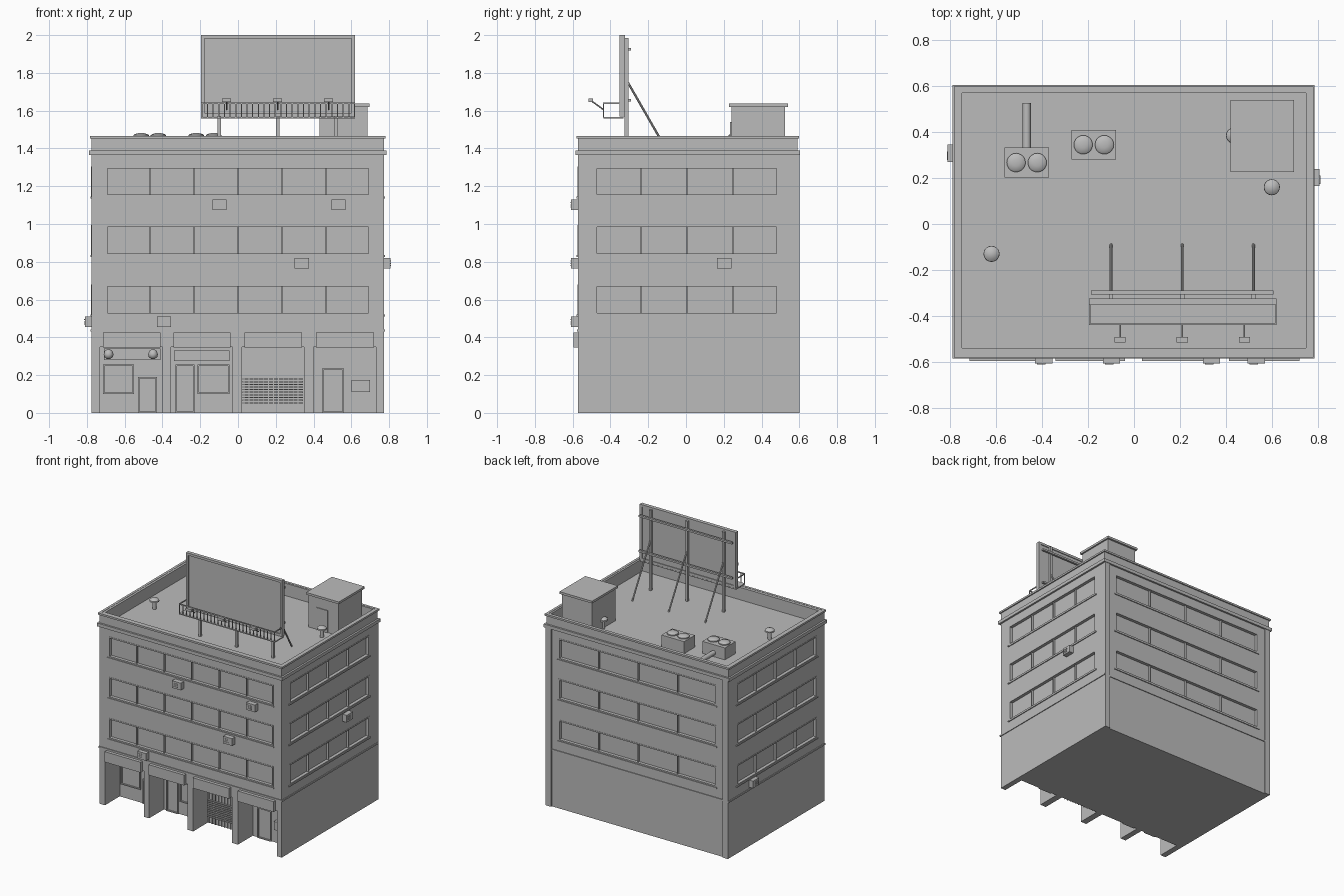
import bpy, bmesh, math
from mathutils import Vector, Matrix

if "Cube" in bpy.data.objects:
    bpy.data.objects.remove(bpy.data.objects["Cube"])

grey = bpy.data.materials.new("plain_grey")
grey.diffuse_color = (0.5, 0.5, 0.5, 1)
grey.use_nodes = True
grey.node_tree.nodes["Principled BSDF"].inputs["Base Color"].default_value = grey.diffuse_color


def finish(name, bm, smooth=False):
    me = bpy.data.meshes.new(name)
    bmesh.ops.recalc_face_normals(bm, faces=bm.faces)
    bm.to_mesh(me)
    bm.free()
    me.materials.append(grey)
    ob = bpy.data.objects.new(name, me)
    bpy.context.collection.objects.link(ob)
    if smooth:
        bpy.ops.object.select_all(action='DESELECT')
        ob.select_set(True)
        bpy.context.view_layer.objects.active = ob
        bpy.ops.object.shade_smooth_by_angle(angle=math.radians(40))
    return ob


def boxes(name, items):
    """Each item is (x0, x1, y0, y1, z0, z1)."""
    bm = bmesh.new()
    for x0, x1, y0, y1, z0, z1 in items:
        m = Matrix.Translation(((x0 + x1) / 2, (y0 + y1) / 2, (z0 + z1) / 2))
        m = m @ Matrix.Diagonal((x1 - x0, y1 - y0, z1 - z0, 1))
        bmesh.ops.create_cube(bm, size=1, matrix=m)
    return finish(name, bm)


def rods(name, items, r, n=8):
    """Cylinders between pairs of points."""
    bm = bmesh.new()
    for a, b in items:
        a, b = Vector(a), Vector(b)
        rot = (b - a).to_track_quat('Z', 'Y').to_matrix().to_4x4()
        bmesh.ops.create_cone(bm, cap_ends=True, segments=n, radius1=r, radius2=r,
                              depth=(b - a).length,
                              matrix=Matrix.Translation((a + b) / 2) @ rot)
    return finish(name, bm, True)


def lathes(name, spots, profile, n=20):
    """Turn an (r, z) profile around each spot."""
    bm = bmesh.new()
    for s in spots:
        rings = []
        for r, z in profile:
            rings.append([bm.verts.new((s[0] + r * math.cos(2 * math.pi * i / n),
                                        s[1] + r * math.sin(2 * math.pi * i / n),
                                        s[2] + z)) for i in range(n)])
        for a, b in zip(rings, rings[1:]):
            for i in range(n):
                j = (i + 1) % n
                bm.faces.new((a[i], a[j], b[j], b[i]))
        bm.faces.new(rings[-1])
        bm.faces.new(rings[0][::-1])
    return finish(name, bm, True)


# Overall building extents
L, R, F, B = -0.775, 0.772, -0.572, 0.59
TOP, ROOF = 1.465, 1.37


def on_wall(side, u0, u1, z0, z1, d0, d1):
    """Box on a wall: u runs along it, d points outward."""
    if side == "front":
        return (u0, u1, F - d1, F - d0, z0, z1)
    if side == "back":
        return (u0, u1, B + d0, B + d1, z0, z1)
    if side == "right":
        return (R + d0, R + d1, u0, u1, z0, z1)
    return (L - d1, L - d0, u0, u1, z0, z1)


def border(side, u0, u1, z0, z1, d0, d1, t):
    """Four boxes forming a rectangular frame."""
    return [on_wall(side, u0, u1, z0, z0 + t, d0, d1),
            on_wall(side, u0, u1, z1 - t, z1, d0, d1),
            on_wall(side, u0, u0 + t, z0 + t, z1 - t, d0, d1),
            on_wall(side, u1 - t, u1, z0 + t, z1 - t, d0, d1)]


# Main block, with window bands, shop bays and the roof well cut out
floors = [(0.52, 0.68), (0.835, 0.995), (1.145, 1.305)]
bands = {"front": (-0.70, 0.70, 6), "back": (-0.67, 0.67, 4),
         "right": (-0.48, 0.49, 4), "left": (-0.48, 0.49, 4)}
bays = [(-0.73, -0.40), (-0.355, -0.03), (0.02, 0.35), (0.40, 0.73)]
DEPTH = 0.18
cuts = [(-0.748, 0.748, -0.54, 0.57, ROOF, 1.6)]
cuts += [on_wall("front", a, b, -0.1, 0.35, -DEPTH, 0.1) for a, b in bays]
frames, sills = [], []
for side, (u0, u1, n) in bands.items():
    for z0, z1 in floors:
        cuts.append(on_wall(side, u0, u1, z0, z1, -0.022, 0.1))
        frames += border(side, u0, u1, z0, z1, -0.022, 0.002, 0.01)
        for i in range(1, n):
            u = u0 + (u1 - u0) * i / n
            frames.append(on_wall(side, u - 0.003, u + 0.003, z0 + 0.01, z1 - 0.01,
                                  -0.022, -0.006))
        sills.append(on_wall(side, u0 - 0.008, u1 + 0.008, z0 - 0.009, z0, -0.005, 0.007))
building = boxes("building_walls", [(L, R, F, B, 0, TOP)])
cutter = boxes("wall_cutter", cuts)
cutter.hide_render = True
cutter.hide_set(True)
mod = building.modifiers.new("openings", 'BOOLEAN')
mod.operation, mod.solver, mod.object = 'DIFFERENCE', 'EXACT', cutter
boxes("window_frames", frames)
boxes("window_sills", sills)


# Ledges, coping and corner strips
def ring(z0, z1, out):
    t = 0.01
    return [(L - out, R + out, F - out, F + t, z0, z1),
            (L - out, R + out, B - t, B + out, z0, z1),
            (L - out, L + t, F + t, B - t, z0, z1),
            (R - t, R + out, F + t, B - t, z0, z1)]


boxes("cornice", ring(1.365, 1.39, 0.014))
boxes("lower_ledge", ring(0.43, 0.442, 0.006))
boxes("coping", ring(1.453, 1.467, 0.009))
boxes("back_corner_strips", [on_wall("back", a, a + 0.045, 0, 1.365, -0.01, 0.01)
                             for a in (L, R - 0.045)])

# Shop fascia boxes over the bays
boxes("shop_fascias", [on_wall("front", a + 0.014, b - 0.01, 0.345, 0.425, -0.01, 0.024)
                       for a, b in bays])


# Shop fronts at the back of the bays
def shop(u0, u1, z0, z1, out=0.008):
    return on_wall("front", u0, u1, z0, z1, -DEPTH - 0.005, -DEPTH + out)


def shop_frame(u0, u1, z0, z1):
    return border("front", u0, u1, z0, z1, -DEPTH - 0.005, -DEPTH + 0.01, 0.008)


boxes("shop_signs", [shop(-0.71, -0.41, 0.28, 0.34, 0.015), shop(-0.34, -0.045, 0.275, 0.33, 0.015)])
boxes("shop_windows", shop_frame(-0.715, -0.55, 0.10, 0.255) + shop_frame(-0.215, -0.045, 0.10, 0.255))
boxes("shop_doors", shop_frame(-0.53, -0.43, 0, 0.19) + shop_frame(-0.33, -0.23, 0, 0.255)
      + shop_frame(0.445, 0.56, 0, 0.235))
boxes("wall_plate", [shop(0.60, 0.70, 0.11, 0.175, 0.03)])
boxes("shutter_slats", [shop(0.025, 0.345, 0.05 + i * 0.014, 0.056 + i * 0.014, 0.014)
                        for i in range(10)])
boxes("shutter_bars", [shop(0.03 + i * 0.026, 0.034 + i * 0.026, 0, 0.34, 0.007)
                       for i in range(12)])
lamps = [(-0.685, F + 0.11, 0.285), (-0.45, F + 0.11, 0.285)]
lathes("shop_lamps", lamps, [(0.008, 0), (0.022, 0.01), (0.026, 0.025), (0.02, 0.043), (0.006, 0.052)], 12)
rods("shop_lamp_arms", [((x, F + DEPTH, 0.31), (x, y, 0.31)) for x, y, z in lamps], 0.005)

# Window air conditioners
units = [("front", -0.135, 1.075), ("front", 0.495, 1.075), ("front", 0.30, 0.765),
         ("front", -0.43, 0.455), ("right", 0.165, 0.765), ("left", 0.27, 0.455)]
boxes("wall_air_conditioners", [on_wall(s, u, u + 0.075, z, z + 0.055, -0.01, 0.036)
                                for s, u, z in units])
boxes("air_conditioner_grilles", [on_wall(s, u + 0.008, u + 0.045, z + 0.012 + k * 0.012,
                                          z + 0.017 + k * 0.012, 0.03, 0.039)
                                  for s, u, z in units for k in range(3)])

# Stair house on the roof
boxes("stair_house", [(0.432, 0.685, 0.24, 0.525, ROOF, 1.625)])
boxes("stair_house_roof", [(0.42, 0.697, 0.227, 0.54, 1.62, 1.637)])
boxes("stair_house_door", [(0.50, 0.595, 0.234, 0.241, ROOF, 1.54)])

# Rooftop cooling units, their fans and the duct
coolers = [(-0.467, 0.267), (-0.175, 0.345)]
boxes("cooling_units", [(x - 0.096, x + 0.096, y - 0.065, y + 0.065, ROOF, 1.462)
                        for x, y in coolers])
lathes("cooling_fans", [(x + s * 0.046, y, 1.46) for x, y in coolers for s in (-1, 1)],
       [(0.041, 0), (0.041, 0.01), (0.034, 0.016), (0.015, 0.021)])
rods("duct", [((-0.467, 0.32, 1.40), (-0.467, 0.527, 1.40))], 0.018, 12)

# Mushroom vents
lathes("roof_vents", [(-0.62, -0.13, ROOF), (0.60, 0.16, ROOF), (0.435, 0.385, ROOF)],
       [(0.014, 0), (0.014, 0.06), (0.035, 0.06), (0.034, 0.07), (0.022, 0.08), (0.006, 0.084)])

# Billboard panel and rim
X0, X1, Z0, Z1 = -0.195, 0.62, 1.57, 2.0
boxes("billboard_panel", [(X0 + 0.01, X1 - 0.01, -0.344, -0.33, Z0 + 0.01, Z1 - 0.01)])
t = 0.018
boxes("billboard_rim", [(X0, X1, -0.352, -0.324, Z0, Z0 + t), (X0, X1, -0.352, -0.324, Z1 - t, Z1),
                        (X0, X0 + t, -0.352, -0.324, Z0 + t, Z1 - t),
                        (X1 - t, X1, -0.352, -0.324, Z0 + t, Z1 - t)])
posts = (-0.10, 0.21, 0.52)
boxes("billboard_posts", [(x - 0.009, x + 0.009, -0.325, -0.305, ROOF, 1.985) for x in posts])
boxes("billboard_rails", [(X0 + 0.008, X1 - 0.012, -0.306, -0.290, z, z + 0.014)
                          for z in (1.648, 1.918)])
rods("billboard_braces", [((x, -0.308, 1.75), (x, -0.09, ROOF)) for x in posts], 0.006)

# Service walkway with railing
boxes("walkway", [(X0, X1, -0.437, -0.33, 1.558, 1.566)])
rail = [(X0, X1, -0.44, -0.434, 1.634, 1.642)]
rail += [(x, x + 0.006, -0.352, -0.434, 1.634, 1.642) for x in (X0, X1 - 0.006)]
count = 27
for i in range(count + 1):
    x = X0 + (X1 - X0 - 0.006) * i / count
    rail.append((x, x + 0.006, -0.439, -0.435, 1.562, 1.636))
boxes("walkway_railing", rail)

# Floodlights in front of the billboard
lights = (-0.06, 0.21, 0.48)
rods("floodlight_arms", [((x, -0.436, 1.605), (x, -0.505, 1.655)) for x in lights], 0.004)
boxes("floodlights", [(x - 0.024, x + 0.024, -0.515, -0.492, 1.645, 1.665) for x in lights])
